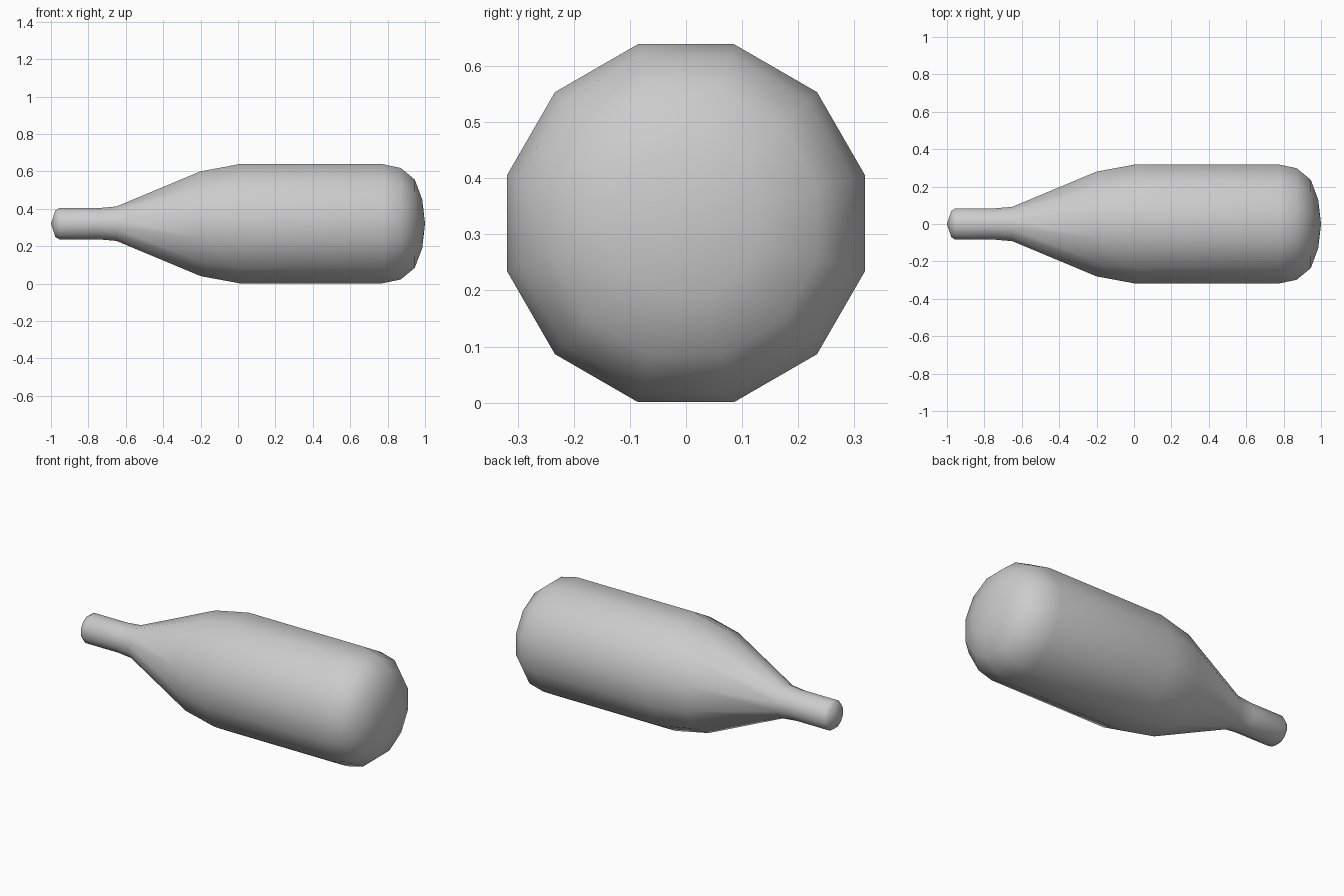
import bpy, bmesh
from math import cos, sin, pi, radians

if "Cube" in bpy.data.objects:
    bpy.data.objects.remove(bpy.data.objects["Cube"])

SIDES = 12
CENTRE_Z = 0.32

# Bottle profile from neck tip to base: (x, distance from axis to flat side)
TIP_X, BASE_X = -1.0, 1.0
PROFILE = [
    (-0.977, 0.07), (-0.955, 0.084), (-0.74, 0.084), (-0.65, 0.092),   # neck
    (-0.2, 0.28), (0.01, 0.319),                                      # shoulder
    (0.77, 0.319), (0.87, 0.298), (0.945, 0.236), (0.985, 0.13),      # body, base
]


def lathe_x(name, profile, start_x, end_x):
    """Revolve a profile around a horizontal axis and close both ends."""
    bm = bmesh.new()
    rings = []
    for x, apothem in profile:
        r = apothem / cos(pi / SIDES)
        rings.append([
            bm.verts.new((x, r * cos(a), CENTRE_Z + r * sin(a)))
            for a in (2 * pi * (i + 0.5) / SIDES for i in range(SIDES))])
    for a, b in zip(rings, rings[1:]):
        for i in range(SIDES):
            j = (i + 1) % SIDES
            bm.faces.new((a[i], a[j], b[j], b[i]))
    for ring, x in ((rings[0], start_x), (rings[-1], end_x)):
        apex = bm.verts.new((x, 0, CENTRE_Z))
        for i in range(SIDES):
            bm.faces.new((ring[i], ring[(i + 1) % SIDES], apex))
    bmesh.ops.recalc_face_normals(bm, faces=bm.faces)
    for f in bm.faces:
        f.smooth = True
    mesh = bpy.data.meshes.new(name)
    bm.to_mesh(mesh)
    bm.free()
    obj = bpy.data.objects.new(name, mesh)
    bpy.context.collection.objects.link(obj)
    return obj


# Bottle lying on its side
lathe_x("bottle", PROFILE, TIP_X, BASE_X)
